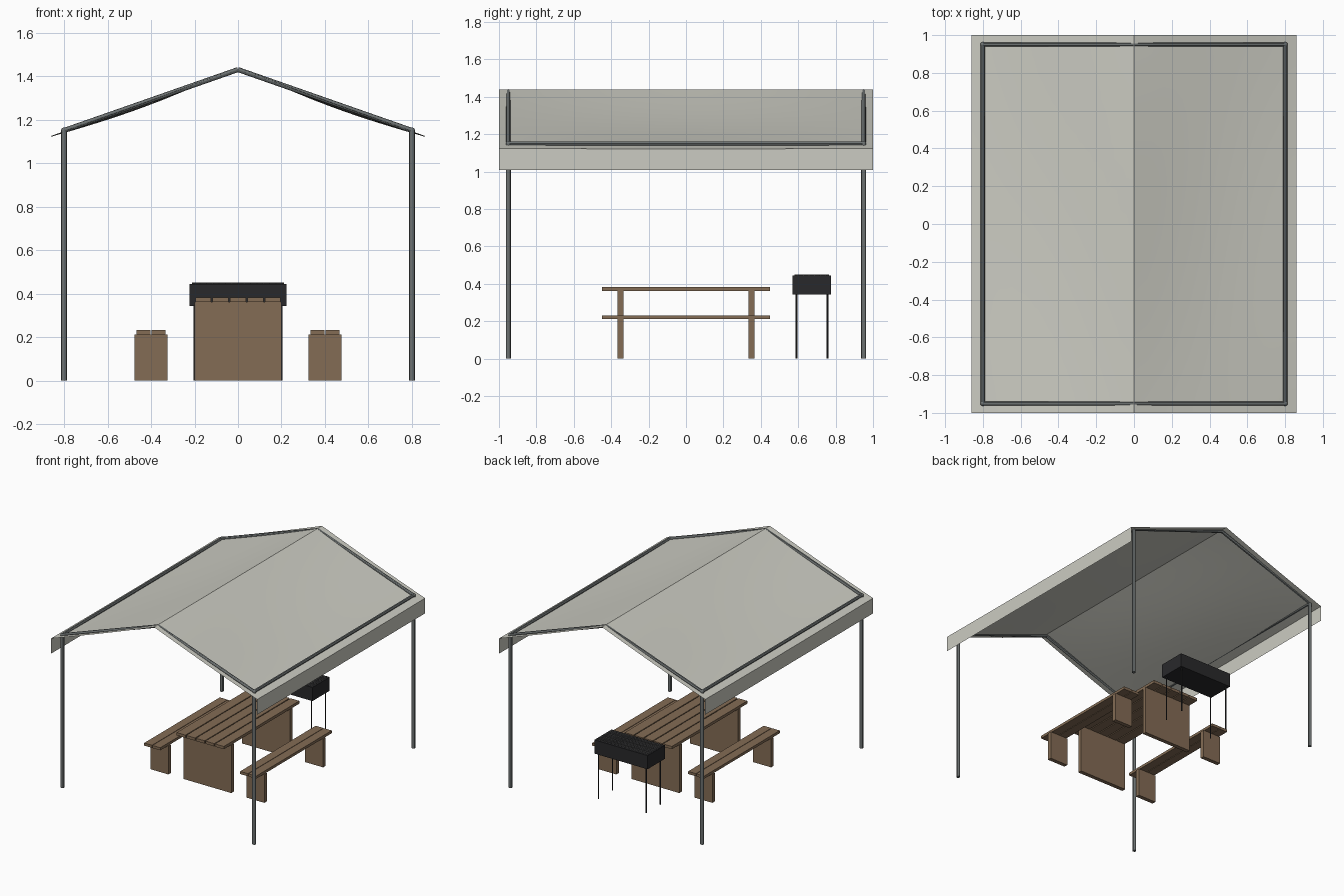
import bpy, bmesh, math
from mathutils import Vector

if "Cube" in bpy.data.objects:
    bpy.data.objects.remove(bpy.data.objects["Cube"])


def material(name, rgb):
    m = bpy.data.materials.new(name)
    m.diffuse_color = (*rgb, 1)
    m.use_nodes = True
    m.node_tree.nodes["Principled BSDF"].inputs["Base Color"].default_value = m.diffuse_color
    return m


CANVAS = material("pale canvas", (0.60, 0.60, 0.54))
STEEL = material("grey steel", (0.15, 0.165, 0.165))
WOOD = material("brown wood", (0.23, 0.15, 0.09))
BLACK = material("black iron", (0.022, 0.022, 0.024))
GRATE = material("grate grey", (0.12, 0.12, 0.12))


def finish(bm, name, mat, smooth=False):
    me = bpy.data.meshes.new(name)
    bm.to_mesh(me)
    bm.free()
    me.materials.append(mat)
    ob = bpy.data.objects.new(name, me)
    bpy.context.collection.objects.link(ob)
    if smooth:
        bpy.ops.object.select_all(action='DESELECT')
        bpy.context.view_layer.objects.active = ob
        ob.select_set(True)
        bpy.ops.object.shade_smooth_by_angle(angle=math.radians(30))
    return ob


def box(name, lo, hi, mat):
    bm = bmesh.new()
    bmesh.ops.create_cube(bm, size=1)
    lo, hi = Vector(lo), Vector(hi)
    for v in bm.verts:
        v.co = (lo + hi) / 2 + v.co * (hi - lo)
    return finish(bm, name, mat)


def rod(name, a, b, r, mat, sides=12):
    a, b = Vector(a), Vector(b)
    bm = bmesh.new()
    bmesh.ops.create_cone(bm, cap_ends=True, segments=sides,
                          radius1=r, radius2=r, depth=(b - a).length)
    rot = (b - a).to_track_quat('Z', 'Y')
    for v in bm.verts:
        v.co = rot @ v.co + (a + b) / 2
    return finish(bm, name, mat, True)


# canopy sheet with a slight sag, hanging valance along each eave
HALF, RIDGE, EAVE = 0.86, 1.44, 1.125
for s, side in ((1, "right"), (-1, "left")):
    bm = bmesh.new()
    nu, nv = 12, 20
    rows = []
    for j in range(nv + 1):
        y = -1 + 2 * j / nv
        row = []
        for i in range(nu + 1):
            u = i / nu
            sag = 0.022 * math.sin(math.pi * u) * (0.2 + 0.8 * math.cos(math.pi * y / 2))
            sag += 0.004 * u * math.cos(math.pi * y / 2)
            row.append(bm.verts.new((s * HALF * u, y, RIDGE + (EAVE - RIDGE) * u - sag)))
        row.append(bm.verts.new((s * HALF, y, 1.01)))
        rows.append(row)
    for j in range(nv):
        for i in range(nu + 1):
            q = [rows[j][i], rows[j][i + 1], rows[j + 1][i + 1], rows[j + 1][i]]
            bm.faces.new(q if s > 0 else q[::-1])
    finish(bm, f"canopy_{side}", CANVAS, True)

    # posts, eave beam and rafters
    rod(f"eave_beam_{side}", (s * 0.8, -0.95, 1.15), (s * 0.8, 0.95, 1.15), 0.0115, STEEL)
    for y, end in ((-0.95, "front"), (0.95, "back")):
        rod(f"post_{end}_{side}", (s * 0.8, y, 0), (s * 0.8, y, 1.15), 0.0135, STEEL)
        rod(f"rafter_{end}_{side}", (s * 0.8, y, 1.15), (0, y, 1.43), 0.0115, STEEL)
        bm = bmesh.new()
        bmesh.ops.create_uvsphere(bm, u_segments=12, v_segments=8, radius=0.0135)
        bmesh.ops.translate(bm, verts=bm.verts, vec=(s * 0.8, y, 1.15))
        finish(bm, f"corner_joint_{end}_{side}", STEEL, True)

    # bench: two planks on two end panels
    for i, x in enumerate((0.3655, 0.4345)):
        box(f"bench_plank_{side}_{i}", (s * x - 0.0325, -0.45, 0.212),
            (s * x + 0.0325, 0.45, 0.232), WOOD)
    for t in (-1, 1):
        box(f"bench_leg_{side}", (s * 0.4 - 0.075, t * 0.35 - 0.015, 0),
            (s * 0.4 + 0.075, t * 0.35 + 0.015, 0.212), WOOD)

# table
for i in range(5):
    x = (i - 2) * 0.08
    box(f"table_plank_{i}", (x - 0.0365, -0.45, 0.362), (x + 0.0365, 0.45, 0.383), WOOD)
for t in (-1, 1):
    box("table_leg", (-0.2, t * 0.35 - 0.015, 0), (0.2, t * 0.35 + 0.015, 0.362), WOOD)

# grill box, legs and grate
box("grill_box", (-0.222, 0.57, 0.342), (0.222, 0.775, 0.445), BLACK)
for x in (-0.2, 0.2):
    for y in (0.59, 0.757):
        rod("grill_leg", (x, y, 0), (x, y, 0.345), 0.005, BLACK, 8)
for i in range(15):
    x = -0.203 + 0.029 * i
    rod("grate_cross_bar", (x, 0.58, 0.446), (x, 0.765, 0.446), 0.003, GRATE, 6)
for i in range(6):
    y = 0.5975 + 0.03 * i
    rod("grate_long_bar", (-0.212, y, 0.447), (0.212, y, 0.447), 0.003, GRATE, 6)
